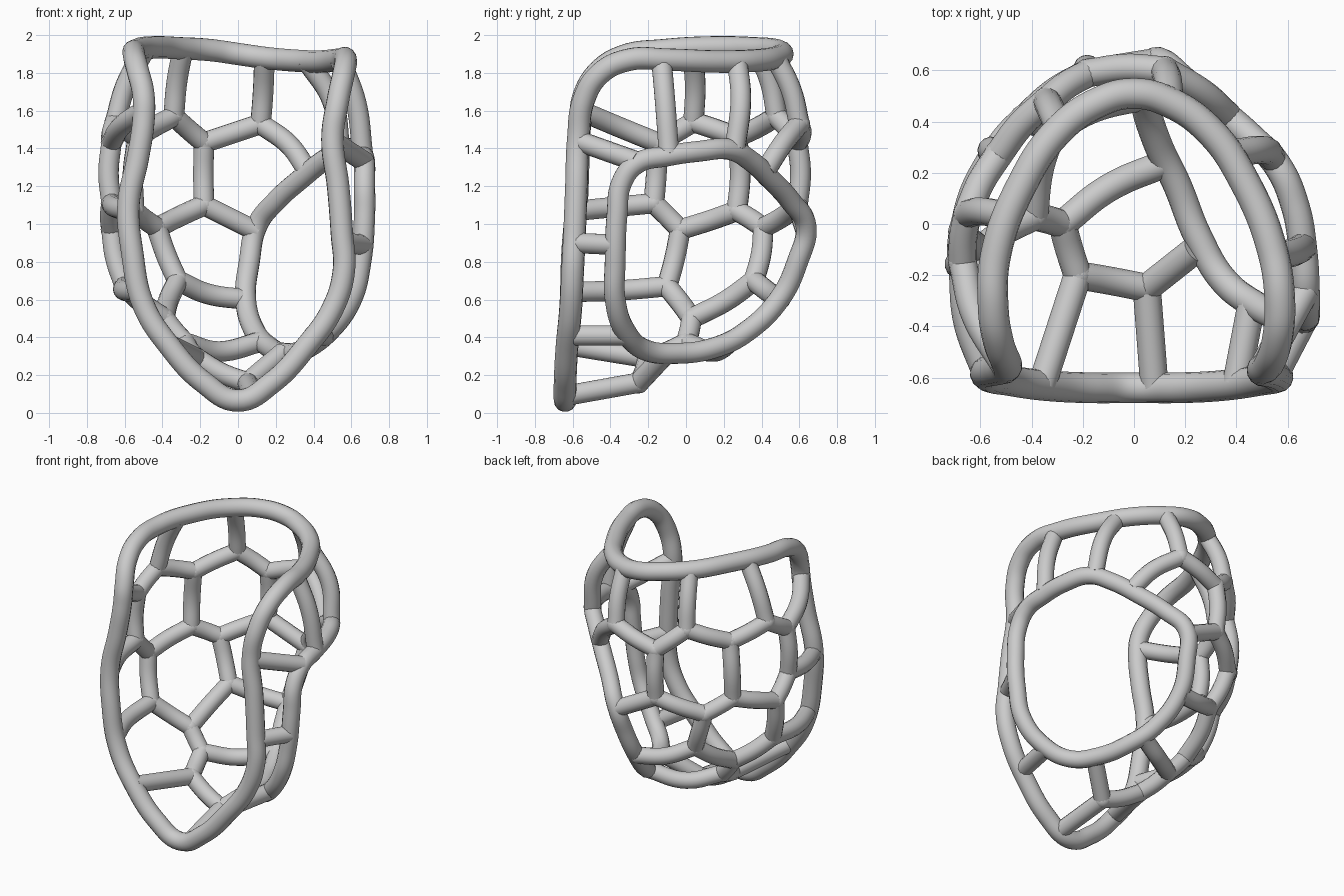
import bpy, bmesh
from mathutils import Vector, Matrix

if "Cube" in bpy.data.objects:
    bpy.data.objects.remove(bpy.data.objects["Cube"])


def tube(name, paths, radius, closed):
    """Smooth round tubes through the given points, one spline per path."""
    cu = bpy.data.curves.new(name, 'CURVE')
    cu.dimensions = '3D'
    cu.bevel_depth = radius
    cu.bevel_resolution = 5
    cu.resolution_u = 8
    cu.use_fill_caps = True
    for pts in paths:
        sp = cu.splines.new('BEZIER')
        sp.bezier_points.add(len(pts) - 1)
        sp.use_cyclic_u = closed
        for bp, p in zip(sp.bezier_points, pts):
            bp.co = p
            bp.handle_left_type = bp.handle_right_type = 'AUTO'
    ob = bpy.data.objects.new(name, cu)
    bpy.context.collection.objects.link(ob)
    return ob


def bow(a, b):
    """Strut path from a to b that bulges outward along the shell."""
    a, b = Vector(a), Vector(b)
    m = (a + b) / 2
    out = (m - Vector((0, -.3, max(m.z, .75)))).normalized()
    return [a, m + out * (b - a).length_squared / 6.5, b]


# main rim: front opening and top edge in one closed loop
rim = [(0, -.64, .065), (-.18, -.64, .16), (-.36, -.63, .35), (-.5, -.61, .57),
       (-.56, -.6, .85), (-.58, -.58, 1.1), (-.53, -.57, 1.35), (-.5, -.56, 1.55),
       (-.5, -.54, 1.68), (-.53, -.46, 1.81), (-.55, -.33, 1.89), (-.54, -.12, 1.92),
       (-.44, .15, 1.935), (-.3, .36, 1.93), (-.14, .475, 1.92), (0, .51, 1.9),
       (.14, .475, 1.88), (.3, .36, 1.865), (.43, .17, 1.86), (.54, -.1, 1.87),
       (.57, -.3, 1.87), (.56, -.45, 1.8), (.53, -.54, 1.66), (.5, -.57, 1.45),
       (.53, -.58, 1.2), (.55, -.59, .95), (.56, -.6, .75), (.5, -.61, .55),
       (.36, -.63, .35), (.18, -.64, .16)]
tube("main_rim", [rim], .06, True)

# ring around the large side opening
ring = [(.66, -.1, 1.36), (.63, .07, 1.385), (.56, .23, 1.395), (.46, .335, 1.34),
        (.34, .44, 1.245), (.2, .555, 1.12), (.1, .635, .99), (.06, .59, .8),
        (.04, .5, .61), (.09, .32, .43), (.17, .15, .345), (.25, -.05, .315),
        (.35, -.22, .335), (.48, -.32, .43), (.6, -.375, .6), (.65, -.375, .8),
        (.67, -.365, 1.05), (.67, -.34, 1.22), (.67, -.26, 1.32)]
tube("side_opening_ring", [ring], .056, True)

# lattice joints on the shell
N = {
    'm1': (-.67, -.15, 1.43), 'm2': (-.65, .04, 1.54), 'm3': (-.53, .27, 1.46),
    'l1': (-.67, -.17, 1.11), 'q': (-.67, -.03, .97), 'p': (-.55, .27, 1.07),
    'h': (-.6, -.1, .67), 'a': (-.34, .48, 1.57), 'b': (-.18, .59, 1.43),
    'c': (.12, .6, 1.53), 'd': (-.18, .59, 1.1), 'e': (-.43, .41, .98),
    'f': (-.32, .36, .7), 'g1': (-.39, .03, .5), 'g2': (-.28, .0, .37),
    'k': (-.22, -.2, .29), 'n': (.05, -.25, .16),
}
pairs = [('m1', 'm2'), ('m2', 'm3'), ('m1', 'l1'), ('l1', 'q'), ('q', 'p'), ('p', 'm3'),
         ('q', 'h'), ('m3', 'a'), ('a', 'b'), ('b', 'c'), ('b', 'd'), ('d', 'e'),
         ('e', 'p'), ('e', 'f'), ('f', 'g1'), ('g1', 'h'), ('g1', 'g2'), ('g2', 'k'),
         ('k', 'n')]
tube("lattice_struts", [bow(N[i], N[j]) for i, j in pairs], .055, False)

# struts tying the lattice to the rim and ring
ties = [
    bow(N['m1'], (-.5, -.56, 1.6)), bow(N['l1'], (-.58, -.58, 1.07)),
    bow(N['h'], (-.52, -.61, .64)), [N['k'], (-.36, -.63, .36)],
    [N['n'], (.08, -.64, .09)], bow(N['m2'], (-.49, .03, 1.93)),
    bow(N['a'], (-.29, .37, 1.93)), bow(N['c'], (.14, .475, 1.88)),
    [N['c'], (.27, .51, 1.42), (.37, .42, 1.28)], [N['d'], (.1, .635, .96)],
    [N['f'], (-.16, .45, .63), (.04, .5, .6)],
    [N['g2'], (-.1, .14, .325), (.13, .24, .38)],
    [N['n'], (.24, -.1, .32)],
    [(.54, -.13, 1.87), (.625, -.11, 1.64), (.66, -.09, 1.37)],
    [(.36, .27, 1.87), (.5, .29, 1.65), (.54, .26, 1.4)],
    [(.5, -.57, 1.44), (.67, -.26, 1.33)],
    [(.55, -.59, .9), (.66, -.38, .89)],
    [(.4, -.625, .41), (.46, -.31, .41)],
]
tube("tie_struts", ties, .055, False)

# rounded joints where struts meet
bm = bmesh.new()
for p in N.values():
    bmesh.ops.create_uvsphere(bm, u_segments=16, v_segments=10, radius=.057,
                              matrix=Matrix.Translation(Vector(p)))
for f in bm.faces:
    f.smooth = True
me = bpy.data.meshes.new("lattice_joints")
bm.to_mesh(me)
bm.free()
bpy.context.collection.objects.link(bpy.data.objects.new("lattice_joints", me))
